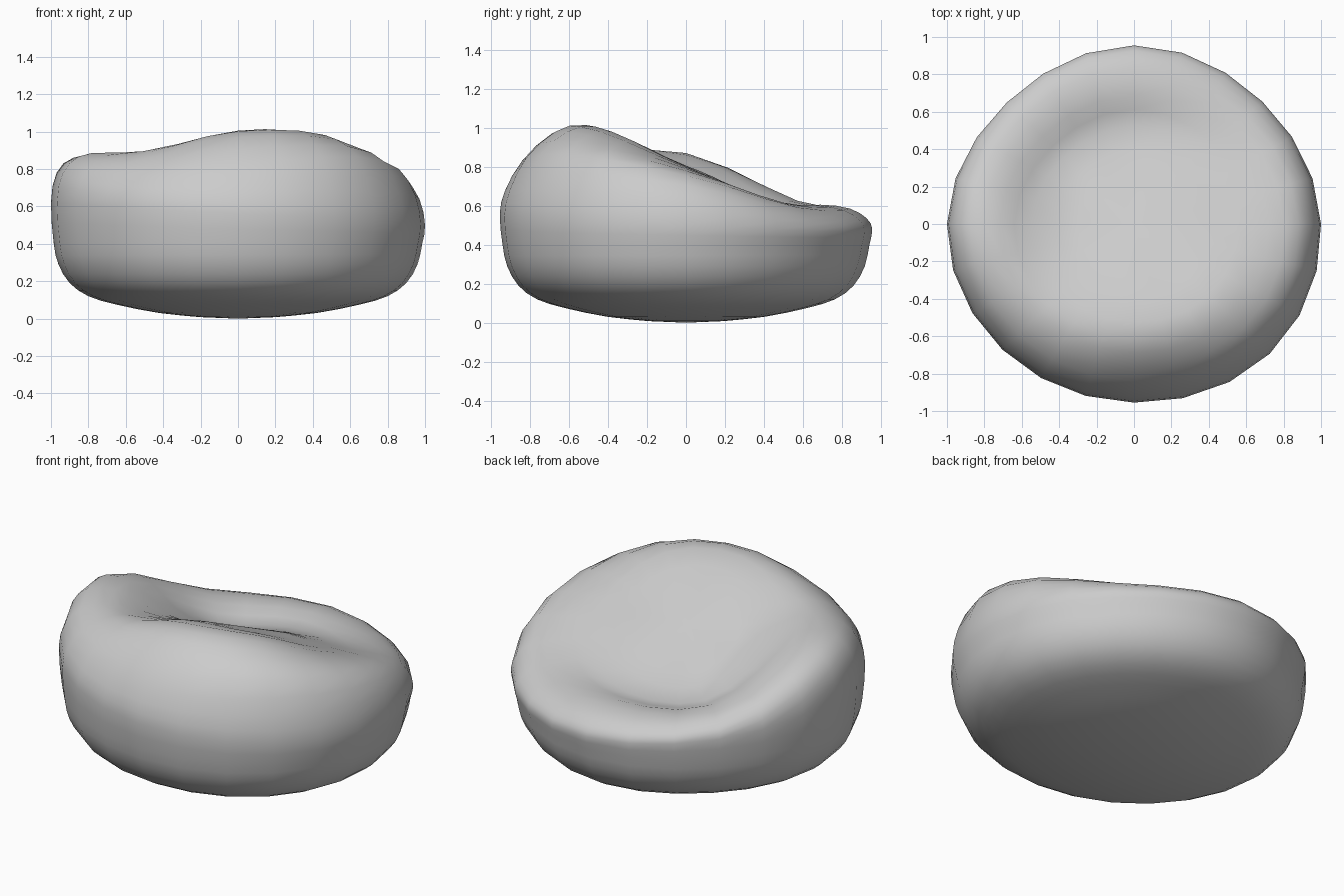
import bpy, bmesh, math

if "Cube" in bpy.data.objects:
    bpy.data.objects.remove(bpy.data.objects["Cube"])

SIDES = 24
RX, RY = 1.0, 0.955

# Slight out-of-roundness and heights are given at eight compass angles:
# right, back right, back, back left, left, front left, front, front right
bulge = [1.0, 0.97, 1.0, 0.962, 1.0, 0.995, 1.0, 1.027]

# Underside and lower wall: (radius fraction, height)
lower = [(0.2, 0.008), (0.42, 0.03), (0.65, 0.075), (0.8, 0.12), (0.9, 0.19),
         (0.96, 0.29), (0.985, 0.40)]

# Upper wall, rim and seat: radius fraction, eight heights
upper = [
    (1.00, [0.50, 0.47, 0.48, 0.53, 0.62, 0.60, 0.56, 0.53]),
    (0.97, [0.64, 0.53, 0.535, 0.585, 0.78, 0.71, 0.68, 0.68]),
    (0.88, [0.755, 0.59, 0.585, 0.625, 0.86, 0.825, 0.83, 0.865]),
    (0.72, [0.79, 0.62, 0.605, 0.615, 0.86, 0.895, 0.97, 0.96]),
    (0.55, [0.80, 0.645, 0.575, 0.57, 0.78, 0.885, 1.005, 0.98]),
    (0.30, [0.805, 0.72, 0.65, 0.635, 0.72, 0.84, 0.92, 0.89]),
]
SEAT_CENTRE = 0.785


def spline(a, b, c, d, f):
    return b + 0.5 * f * (c - a + f * (2*a - 5*b + 4*c - d + f * (3*(b - c) + d - a)))


def cyclic(values, t):
    """Smooth closed interpolation through the eight values, t in turns."""
    n = len(values)
    i, f = divmod(t * n, 1.0)
    return spline(*(values[(int(i) + k) % n] for k in (-1, 0, 1, 2)), f)


def profile(t):
    """Smoothed (radius, height) curve from underside up to the seat."""
    pts = lower + [(r, cyclic(h, t)) for r, h in upper]
    out = []
    for i in range(len(pts) - 1):
        q = [pts[max(0, min(len(pts) - 1, i + k))] for k in (-1, 0, 1, 2)]
        out.append(pts[i])
        out.append(tuple(spline(*(p[j] for p in q), 0.5) for j in (0, 1)))
    return out + [pts[-1]]


bm = bmesh.new()

# One vertical profile per side
columns = []
for k in range(SIDES):
    t = k / SIDES
    cx = RX * math.cos(math.tau * t) * cyclic(bulge, t)
    cy = RY * math.sin(math.tau * t) * cyclic(bulge, t)
    columns.append([bm.verts.new((r * cx, r * cy, z)) for r, z in profile(t)])

# Skin between profiles, closed by fans under the bag and in the seat
bottom = bm.verts.new((0, 0, 0))
centre = bm.verts.new((0, 0, SEAT_CENTRE))
for k in range(SIDES):
    a, b = columns[k], columns[(k + 1) % SIDES]
    for i in range(len(a) - 1):
        bm.faces.new((a[i], b[i], b[i + 1], a[i + 1]))
    bm.faces.new((bottom, b[0], a[0]))
    bm.faces.new((centre, a[-1], b[-1]))

bmesh.ops.recalc_face_normals(bm, faces=bm.faces)
for f in bm.faces:
    f.smooth = True

mesh = bpy.data.meshes.new("bean_bag_seat")
bm.to_mesh(mesh)
bm.free()
seat = bpy.data.objects.new("bean_bag_seat", mesh)
bpy.context.collection.objects.link(seat)
